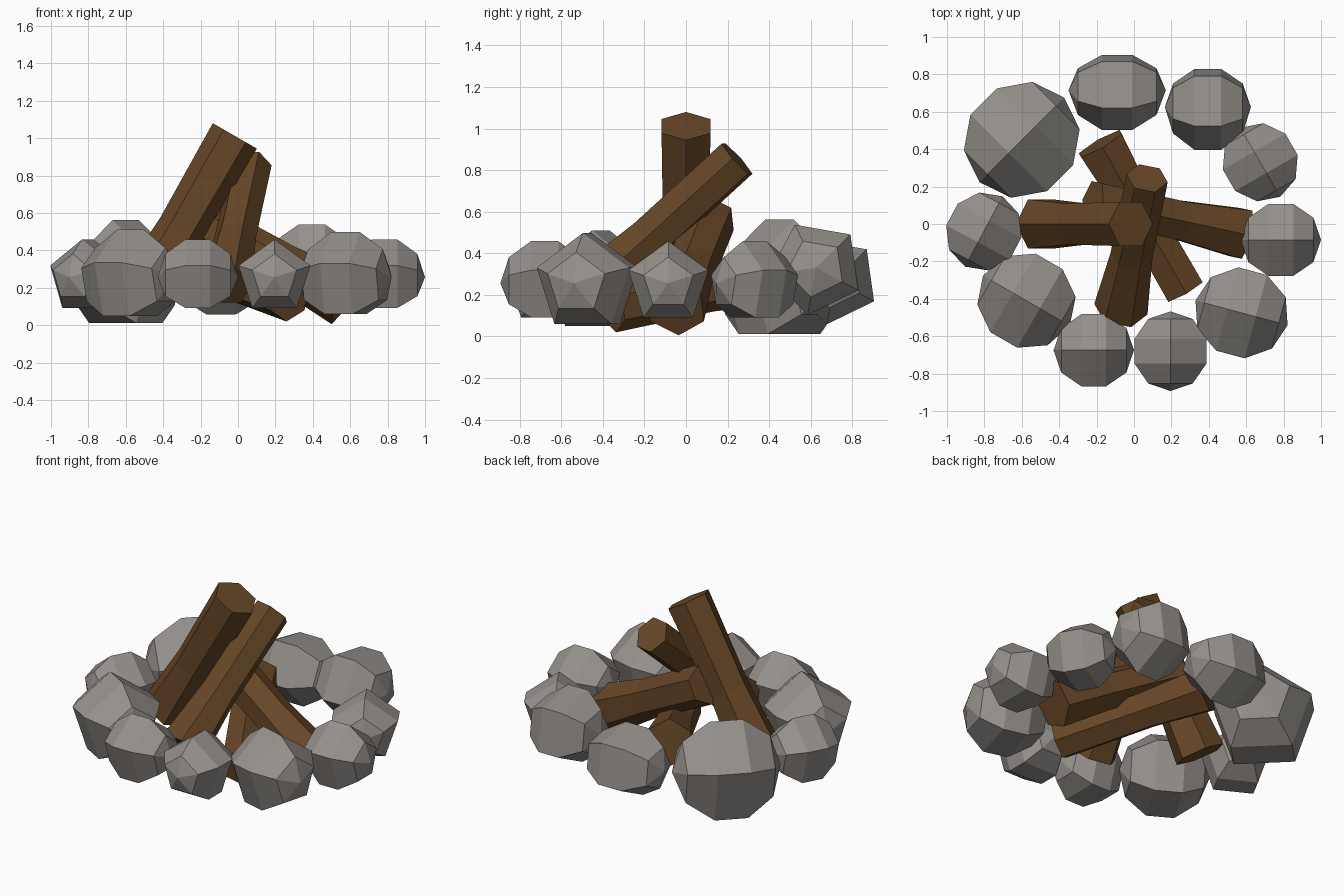
import bpy, bmesh
from math import sin, cos, pi, radians
from mathutils import Vector

if "Cube" in bpy.data.objects:
    bpy.data.objects.remove(bpy.data.objects["Cube"])


def material(name, rgb):
    m = bpy.data.materials.new(name)
    m.diffuse_color = (*rgb, 1)
    m.use_nodes = True
    m.node_tree.nodes["Principled BSDF"].inputs["Base Color"].default_value = m.diffuse_color
    return m


STONE = material("grey_stone", (0.30, 0.28, 0.26))
WOOD = material("brown_wood", (0.135, 0.062, 0.02))


def loft(name, centre, axis, stations, sides, roll, mat):
    """Rings of (distance along axis, radius); zero radius makes a pole."""
    a = Vector(axis).normalized()
    up = Vector((0, 0, 1))
    up = (up - a * up.dot(a)).normalized()
    side = a.cross(up)
    bm = bmesh.new()
    rings = []
    for t, r in stations:
        p = Vector(centre) + a * t
        if r == 0:
            rings.append([bm.verts.new(p)] * sides)
            continue
        angles = [roll + 2 * pi * i / sides for i in range(sides)]
        rings.append([bm.verts.new(p + r * (cos(k) * up + sin(k) * side)) for k in angles])
    for lo, hi in zip(rings, rings[1:]):
        for i in range(sides):
            j = (i + 1) % sides
            bm.faces.new(dict.fromkeys((lo[i], lo[j], hi[j], hi[i])))
    for ring, (_, r) in ((rings[0], stations[0]), (rings[-1], stations[-1])):
        if r:
            bm.faces.new(ring)
    bmesh.ops.recalc_face_normals(bm, faces=bm.faces)
    me = bpy.data.meshes.new(name)
    bm.to_mesh(me)
    bm.free()
    me.materials.append(mat)
    ob = bpy.data.objects.new(name, me)
    bpy.context.collection.objects.link(ob)
    return ob


# Ring of stones: x, y, z, half length, radius, axis heading, roll
stones = [
    (-0.60, 0.45, 0.258, 0.32, 0.32, 45, 0),
    (-0.09, 0.715, 0.27, 0.26, 0.226, 0, 26),
    (0.395, 0.625, 0.33, 0.23, 0.243, 0, 26),
    (0.675, 0.33, 0.256, 0.213, 0.213, -60, 0),
    (0.785, -0.085, 0.256, 0.215, 0.213, 0, 0),
    (0.575, -0.475, 0.256, 0.255, 0.255, -15, 0),
    (0.195, -0.68, 0.256, 0.213, 0.213, 90, 0),
    (-0.215, -0.675, 0.256, 0.215, 0.213, 0, 0),
    (-0.575, -0.41, 0.256, 0.268, 0.268, -30, 0),
    (-0.803, -0.04, 0.256, 0.213, 0.213, 62, 0),
]
for i, (x, y, z, half, rad, head, roll) in enumerate(stones):
    h = radians(head)
    prof = [(-half * cos(pi * k / 5), rad * sin(pi * k / 5) if 0 < k < 5 else 0) for k in range(6)]
    loft(f"stone_{i + 1}", (x, y, z), (cos(h), sin(h), 0), prof, 5, radians(roll), STONE)

# Stacked logs: thin end, thick end, thin radius, thick radius, roll
logs = [
    ((-0.017, 0, 1.012), (-0.50, 0, 0.175), 0.136, 0.152, 0),
    ((0.07, 0.245, 0.855), (-0.07, -0.455, 0.215), 0.112, 0.145, 30),
    ((-0.22, 0.12, 0.565), (0.57, -0.05, 0.14), 0.122, 0.152, 0),
    ((0.27, -0.355, 0.14), (-0.18, 0.43, 0.30), 0.122, 0.145, 0),
]
for i, (p, q, r0, r1, roll) in enumerate(logs):
    d = Vector(q) - Vector(p)
    n = d.length
    prof = [(0, r0), (n * 0.6, (r0 + r1) * 0.44), (n, r1)]
    loft(f"log_{i + 1}", p, d, prof, 6, radians(roll), WOOD)
